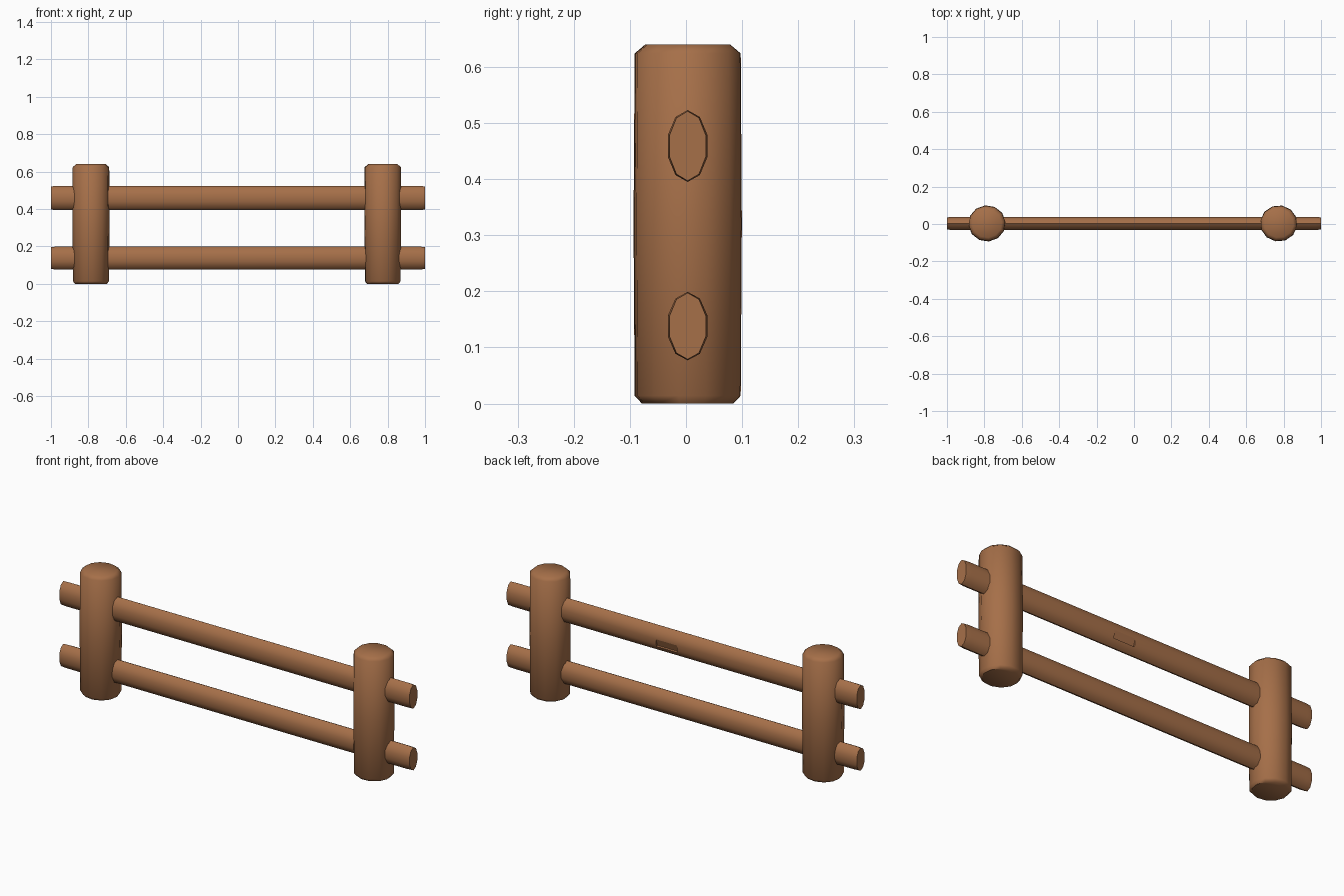
import bpy, bmesh, math
from mathutils import Matrix

if "Cube" in bpy.data.objects:
    bpy.data.objects.remove(bpy.data.objects["Cube"])

wood = bpy.data.materials.new("brown wood")
wood.diffuse_color = (0.38, 0.16, 0.066, 1)
wood.use_nodes = True
wood.node_tree.nodes["Principled BSDF"].inputs["Base Color"].default_value = wood.diffuse_color


def log(name, rings, sides, turn=0.0):
    """Closed log along z; rings are (height, radius_x, radius_y)."""
    bm = bmesh.new()
    loops = []
    for h, rx, ry in rings:
        loops.append([bm.verts.new((rx * math.cos(turn + 2 * math.pi * i / sides),
                                    ry * math.sin(turn + 2 * math.pi * i / sides), h))
                      for i in range(sides)])
    for a, b in zip(loops, loops[1:]):
        for i in range(sides):
            j = (i + 1) % sides
            bm.faces.new((a[i], a[j], b[j], b[i]))
    bm.faces.new(loops[0][::-1])
    bm.faces.new(loops[-1])
    mesh = bpy.data.meshes.new(name)
    bm.to_mesh(mesh)
    bm.free()
    mesh.materials.append(wood)
    ob = bpy.data.objects.new(name, mesh)
    bpy.context.collection.objects.link(ob)
    return ob


def smooth(ob):
    bpy.ops.object.select_all(action='DESELECT')
    ob.select_set(True)
    bpy.context.view_layer.objects.active = ob
    bpy.ops.object.shade_smooth_by_angle(angle=math.radians(50))


# Upright posts with worn, chamfered ends
for name, x, turn in (("left_post", -0.786, 0.1), ("right_post", 0.774, 0.35)):
    post = log(name, [(0.0, 0.086, 0.082), (0.014, 0.097, 0.095), (0.32, 0.1, 0.097),
                      (0.624, 0.098, 0.095), (0.64, 0.08, 0.076)], 12, turn)
    post.location = (x, 0.003, 0)
    smooth(post)

# Horizontal rails, oval in section, running through both posts
for name, z, half in (("lower_rail", 0.138, 0.061), ("upper_rail", 0.459, 0.064)):
    rail = log(name, [(-1, half * 0.97, 0.034), (-0.97, half, 0.037),
                      (0.97, half, 0.037), (1, half * 0.97, 0.034)], 10)
    # turn the log's axis from z to x
    rail.data.transform(Matrix.Rotation(math.pi / 2, 4, 'Y'))
    rail.location = (0, 0.003, z)
    if name == "upper_rail":
        # Small axe nick in the back of the upper rail
        bpy.ops.mesh.primitive_cube_add(size=1, location=(0.085, 0.046, 0.442),
                                        rotation=(math.radians(-20), 0, 0))
        nick = bpy.context.object
        nick.name = "nick_cutter"
        nick.scale = (0.12, 0.03, 0.04)
        nick.hide_render = True
        nick.hide_viewport = True
        nick.data.materials.append(wood)
        cut = rail.modifiers.new("nick", 'BOOLEAN')
        cut.operation = 'DIFFERENCE'
        cut.solver = 'EXACT'
        cut.object = nick
    smooth(rail)
